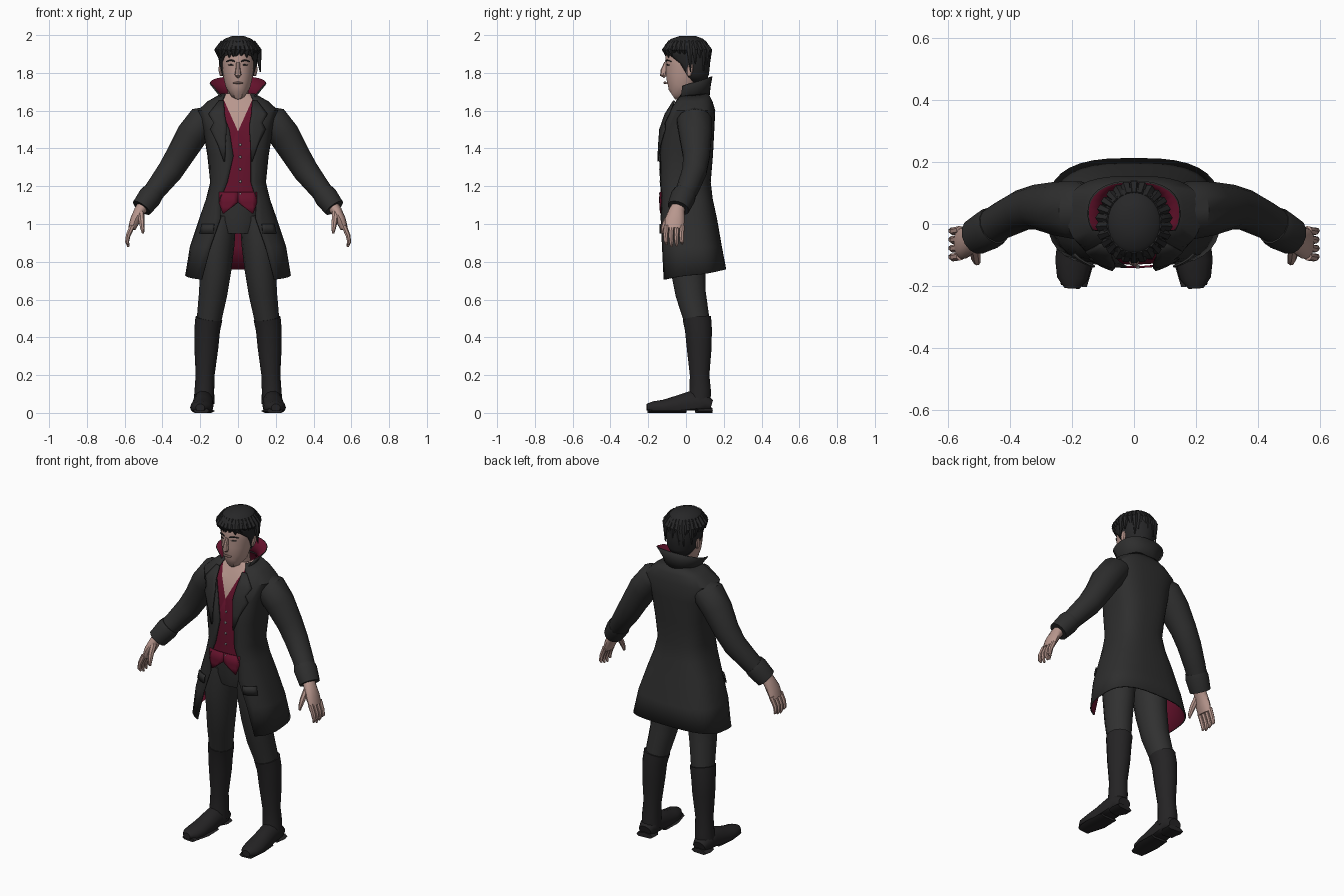
import bpy, bmesh, math, random
from mathutils import Vector

random.seed(4)
cube = bpy.data.objects.get("Cube")
if cube:
    bpy.data.objects.remove(cube)


def material(name, r, g, b):
    m = bpy.data.materials.new(name)
    m.use_nodes = True
    m.diffuse_color = (r, g, b, 1)
    bsdf = next(n for n in m.node_tree.nodes if n.type == 'BSDF_PRINCIPLED')
    bsdf.inputs["Base Color"].default_value = (r, g, b, 1)
    return m


COAT = material("charcoal_cloth", .027, .027, .027)
TROUSER = material("dark_grey_cloth", .03, .03, .03)
BOOT = material("black_leather", .018, .017, .018)
HAIR = material("black_hair", .02, .02, .021)
RED = material("wine_red", .13, .006, .025)
SKIN = material("pale_skin", .48, .31, .27)
PIN = material("silver", .5, .5, .5)


def make(name, verts, faces, mats, thick=0, fix=False, smooth=40):
    me = bpy.data.meshes.new(name)
    me.from_pydata([tuple(v) for v in verts], [], faces)
    for m in mats:
        me.materials.append(m)
    bm = bmesh.new()
    bm.from_mesh(me)
    bmesh.ops.remove_doubles(bm, verts=bm.verts, dist=.0005)
    if fix:
        bmesh.ops.recalc_face_normals(bm, faces=bm.faces)
    bm.to_mesh(me)
    bm.free()
    ob = bpy.data.objects.new(name, me)
    bpy.context.collection.objects.link(ob)
    if thick:
        mod = ob.modifiers.new("thickness", 'SOLIDIFY')
        mod.thickness, mod.offset = thick, -1
        mod.material_offset = len(mats) - 1
    bpy.ops.object.select_all(action='DESELECT')
    ob.select_set(True)
    bpy.context.view_layer.objects.active = ob
    bpy.ops.object.shade_smooth_by_angle(angle=math.radians(smooth))
    return ob


def spow(v, p):
    return math.copysign(abs(v) ** p, v)


def shell(name, rings, mats, n=28, p=.7, thick=0, dip=0, cap=False):
    """Upright wrap, open at the front; ring = z, cy, rx, ry, left gap, right gap."""
    verts, faces = [], []
    for i, (z, cy, rx, ry, gl, gr) in enumerate(rings):
        a, b = math.radians(gl), math.radians(360 - gr)
        for j in range(n + 1):
            t = a + (b - a) * j / n
            drop = dip * math.cos(t) * (i == 0 or name == "collar" and i > 0)
            verts.append((rx * spow(math.sin(t), p), cy - ry * spow(math.cos(t), p), z - drop))
    w = n + 1
    for i in range(len(rings) - 1):
        for j in range(n):
            k = i * w + j
            faces.append((k, k + 1, k + w + 1, k + w))
    if cap:
        faces.append(tuple(range(len(verts) - w, len(verts) - 1)))
    return make(name, verts, faces, mats, thick)


def tube(name, rings, mat, side=1, ref=(0, 1, 0), n=10, floor=-1):
    """Closed limb; ring = x, y, z, radius across, radius along ref."""
    pts = [Vector((r[0] * side, r[1], r[2])) for r in rings]
    verts, faces = [], []
    for i, r in enumerate(rings):
        d = (pts[min(i + 1, len(pts) - 1)] - pts[max(i - 1, 0)]).normalized()
        a = d.cross(Vector(ref)).normalized()
        b = a.cross(d)
        for j in range(n):
            t = 2 * math.pi * j / n
            v = pts[i] + a * r[3] * math.cos(t) + b * r[4] * math.sin(t)
            v.z = max(v.z, floor)
            verts.append(v)
    for i in range(len(rings) - 1):
        for j in range(n):
            k, q = i * n + j, i * n + (j + 1) % n
            faces.append((k, q, q + n, k + n))
    faces += [tuple(range(n)), tuple(range(len(verts) - n, len(verts)))]
    return make(name, verts, faces, [mat], fix=True)


# Coat body: hem up to neckline
coat = [(.73, .035, .28, .178, 36, 36), (.88, .025, .255, .165, 27, 27),
        (1.03, .012, .205, .152, 19, 19), (1.13, 0, .17, .142, 27, 26),
        (1.22, -.005, .148, .136, 20, 15), (1.36, 0, .162, .143, 17, 4),
        (1.5, .01, .185, .14, 13, 8), (1.6, .03, .215, .125, 15, 15),
        (1.65, .04, .16, .1, 24, 24), (1.69, .04, .09, .08, 42, 42)]
shell("coat", coat, [COAT, RED], thick=.008, dip=.03)


def front_y(x, z):
    """Depth of the coat front at a given place."""
    z = min(max(z, coat[0][0]), coat[-1][0])
    for lo, hi in zip(coat, coat[1:]):
        if z <= hi[0]:
            f = (z - lo[0]) / (hi[0] - lo[0])
            cy, rx, ry = (lo[k] + (hi[k] - lo[k]) * f for k in (1, 2, 3))
            s = min(abs(x) / rx, .98) ** (1 / .7)
            return cy - ry * math.sqrt(1 - s * s) ** .7


def patch(name, rows, mat, side=1, lift=.008, cols=4):
    """Thin cloth piece following the coat front; row = z, inner x, outer x."""
    verts, faces = [], []
    for z, x0, x1 in rows:
        for j in range(cols + 1):
            x = x0 + (x1 - x0) * j / cols
            verts.append((x * side, front_y(x, z) - lift, z))
    w = cols + 1
    for i in range(len(rows) - 1):
        for j in range(cols):
            k = i * w + j
            quad = (k, k + 1, k + w + 1, k + w)
            faces.append(quad if side < 0 else quad[::-1])
    return make(name, verts, faces, [mat], thick=.006)


# Waistcoat with an open V showing the chest
vest = shell("waistcoat", [(z, cy, rx - .014, ry - .012, 0, 0) for z, cy, rx, ry, _, _ in coat[3:]],
             [RED, SKIN])
bm = bmesh.new()
bm.from_mesh(vest.data)
for s in (-1, 1):
    bmesh.ops.bisect_plane(bm, geom=bm.verts[:] + bm.edges[:] + bm.faces[:],
                           plane_co=(0, 0, 1.49), plane_no=(s, 0, -.45))
for f in bm.faces:
    c = f.calc_center_median()
    f.material_index = int(c.y < .03 and (c.z - 1.49) * .45 > abs(c.x))
bm.to_mesh(vest.data)
bm.free()

# Collar, red inside
shell("collar", [(1.64, .035, .085, .09, 42, 42), (1.69, .035, .105, .095, 52, 52),
                 (1.745, .035, .15, .105, 62, 62)],
      [COAT, RED], n=20, p=.85, thick=.006, dip=.035)

# Neck and head
tube("neck", [(0, .035, 1.6, .065, .06), (0, .02, 1.68, .056, .06), (0, .01, 1.77, .055, .06)], SKIN, n=14)
tube("head", [(0, -.075, 1.685, .022, .03), (0, -.06, 1.695, .042, .05), (0, -.03, 1.73, .066, .085),
              (0, -.015, 1.78, .078, .095), (0, -.005, 1.83, .085, .104), (0, 0, 1.88, .088, .11),
              (0, 0, 1.94, .075, .095)], SKIN, n=18)
tube("nose", [(0, -.105, 1.855, .009, .01), (0, -.118, 1.815, .013, .016),
              (0, -.12, 1.79, .018, .018), (0, -.108, 1.78, .01, .01)], SKIN, n=8)
tube("lips", [(-.025, -.102, 1.745, .004, .006), (0, -.112, 1.748, .007, .008),
              (.025, -.102, 1.745, .004, .006)], SKIN, n=8)

# Hair: cap with a raised hairline, then loose tufts
hair = [(1.74, .05, .05, .05, 75), (1.79, .025, .086, .096, 78), (1.85, .015, .1, .113, 66),
        (1.89, .008, .107, .121, 42), (1.91, .004, .109, .122, 0), (1.95, .004, .1, .114, 0),
        (1.98, .006, .072, .085, 0), (1.996, .01, .03, .04, 0)]
shell("hair", [r + (r[-1],) for r in hair], [HAIR], n=26, p=1, thick=.012, cap=True)
for i in range(26):
    t = 2 * math.pi * i / 26
    front = max(math.cos(t), 0)
    low = random.uniform(1.875, 1.895) if front > .1 else random.uniform(1.79, 1.86)
    sx, sy = math.sin(t), -math.cos(t)
    sway = random.uniform(-.02, .02)
    tube("hair_tuft", [(.08 * sx, .09 * sy + .005, 1.965, .012, .012),
                       (.107 * sx, .118 * sy + .006, 1.92, .019, .017),
                       (.102 * sx + sway, .112 * sy + .01, low, .003, .003)], HAIR, n=6)

# Hips
tube("hips", [(0, .005, .95, .11, .1), (0, .005, 1.02, .14, .115), (0, 0, 1.16, .13, .115)], TROUSER, n=18)

for s, word in ((1, "left"), (-1, "right")):
    # Face details
    tube(word + "_ear", [(.088, .015, 1.785, .008, .01), (.094, .02, 1.815, .01, .018),
                         (.092, .025, 1.845, .008, .014)], SKIN, s, n=8)
    tube(word + "_brow", [(.016, -.106, 1.862, .004, .005), (.04, -.1, 1.868, .004, .005),
                          (.062, -.079, 1.86, .003, .004)], HAIR, s, n=6)
    tube(word + "_eye", [(.022, -.1, 1.842, .002, .004), (.035, -.097, 1.843, .005, .004),
                         (.05, -.086, 1.842, .002, .004)], HAIR, s, n=6)

    # Sleeve, cuff and shoulder
    tube(word + "_sleeve", [(.13, .045, 1.575, .055, .075), (.185, .045, 1.545, .085, .095),
                            (.245, .05, 1.47, .083, .088), (.31, .055, 1.36, .073, .073),
                            (.36, .045, 1.28, .068, .066), (.43, .01, 1.19, .058, .06),
                            (.5, -.035, 1.1, .05, .055)], COAT, s, n=14)
    tube(word + "_cuff", [(.45, -.005, 1.165, .058, .062), (.465, -.015, 1.145, .063, .067),
                          (.51, -.04, 1.085, .056, .06)], COAT, s, n=14)

    # Hand with fingers
    tube(word + "_palm", [(.495, -.035, 1.105, .033, .036), (.52, -.05, 1.07, .03, .042),
                          (.545, -.06, 1.02, .027, .052), (.562, -.063, .975, .02, .05)], SKIN, s, n=12)
    for k in range(4):
        y = -.104 + .028 * k
        tip = .875 + .012 * abs(k - 1.3)
        tube(word + "_finger", [(.56, y, .99, .015, .014), (.582, y - .004, .94, .013, .013),
                                (.588, y - .002, .905, .011, .011), (.58, y, tip, .006, .006)], SKIN, s, n=7)
    tube(word + "_thumb", [(.515, -.075, 1.06, .018, .018), (.51, -.108, 1.01, .016, .016),
                           (.506, -.122, .975, .012, .012), (.503, -.125, .95, .006, .006)], SKIN, s, n=7)

    # Lapel, pocket flap and waistcoat point
    patch(word + "_lapel", [(1.33, .068, .074), (1.42, .066, .105), (1.5, .06, .145),
                            (1.535, .062, .128), (1.58, .07, .155), (1.65, .075, .1)], COAT, s)
    patch(word + "_pocket_flap", [(.95, .13, .2), (1, .125, .19)], COAT, s, .006)
    patch(word + "_waistcoat_point", [(1.055, .075, .08), (1.09, .03, .092), (1.115, 0, .1),
                                      (1.17, 0, .1)], RED, s, -.006)

    # Trouser leg
    tube(word + "_leg", [(.088, .005, 1.04, .08, .105), (.11, 0, .9, .092, .105),
                         (.118, .01, .76, .083, .094), (.132, .025, .63, .075, .082),
                         (.152, .055, .5, .066, .07), (.165, .065, .4, .058, .062)], TROUSER, s, n=14)
    # Boot shaft, foot and heel
    tube(word + "_boot", [(.154, .058, .5, .072, .077), (.163, .066, .44, .068, .073),
                          (.168, .07, .34, .063, .067), (.174, .072, .2, .05, .053),
                          (.178, .075, .12, .052, .058), (.18, .072, .05, .055, .06)], BOOT, s, n=14)
    tube(word + "_foot", [(.182, .135, .04, .04, .03), (.182, .1, .05, .054, .055),
                          (.184, .03, .05, .054, .068), (.188, -.05, .035, .058, .056),
                          (.194, -.12, .028, .06, .042), (.198, -.175, .028, .05, .034),
                          (.2, -.208, .028, .024, .02)], BOOT, s, (0, 0, 1), 14, .012)
    for part, y0, y1, w in (("heel", .138, .055, .052), ("sole", .0, -.2, .056)):
        tube(word + "_" + part, [(.182, y0, .01, w, .018), (.185, (y0 + y1) / 2, .01, w + .006, .018),
                                 (.194, y1, .01, w * .75, .018)], BOOT, s, (0, 0, 1), 8, 0)

# Waistcoat buttons
for k in range(5):
    z = 1.16 + .065 * k
    y = front_y(.012, z) + .006
    tube("button", [(.012, y, z, .007, .007), (.012, y - .006, z, .005, .005)], PIN, 1, (0, 0, 1), 8)
